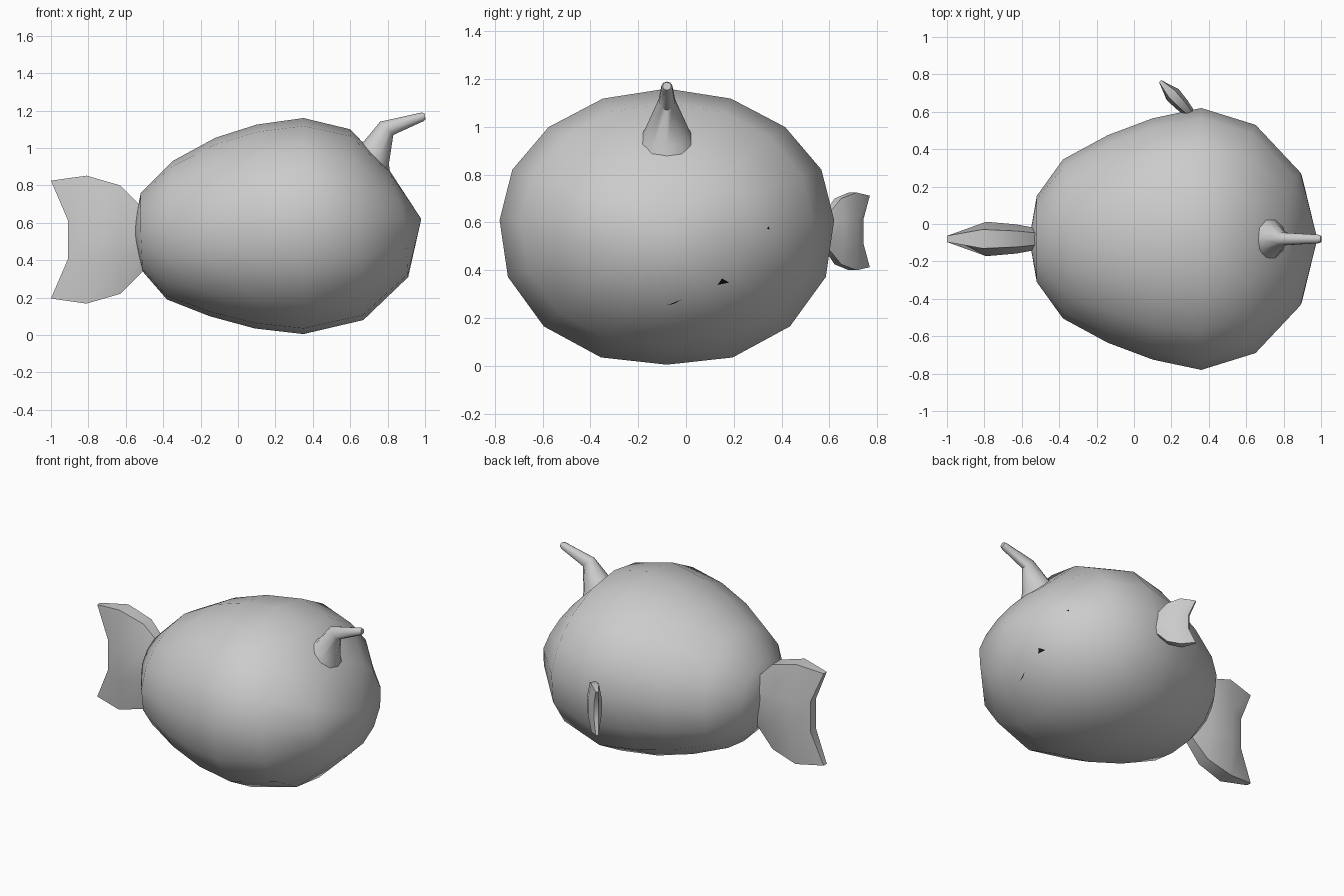
import bpy, bmesh, math
from mathutils import Vector, Matrix

if "Cube" in bpy.data.objects:
    bpy.data.objects.remove(bpy.data.objects["Cube"])

CY = -0.08  # the fish's own centre line


def loft(name, rings, start_tip=None, end_tip=None):
    """Skin a list of equal-length vertex rings and close both ends."""
    bm = bmesh.new()
    vs = [[bm.verts.new(p) for p in r] for r in rings]
    n = len(vs[0])
    for a, b in zip(vs, vs[1:]):
        for i in range(n):
            j = (i + 1) % n
            bm.faces.new((a[i], a[j], b[j], b[i]))
    for ring, tip in ((vs[0], start_tip), (vs[-1], end_tip)):
        if tip:
            t = bm.verts.new(tip)
            for i in range(n):
                bm.faces.new((ring[i], ring[(i + 1) % n], t))
        else:
            bm.faces.new(ring)
    bmesh.ops.recalc_face_normals(bm, faces=bm.faces)
    me = bpy.data.meshes.new(name)
    bm.to_mesh(me)
    bm.free()
    ob = bpy.data.objects.new(name, me)
    bpy.context.collection.objects.link(ob)
    bpy.ops.object.select_all(action='DESELECT')
    ob.select_set(True)
    bpy.context.view_layer.objects.active = ob
    bpy.ops.object.shade_smooth_by_angle(angle=math.radians(50))
    return ob


# Body: 16-sided rings as (x, half width, mid z, top z, bottom z, top x, bottom x)
stations = [
    (-0.52, 0.23, 0.55, 0.76, 0.34, -0.52, -0.51),
    (-0.38, 0.425, 0.56, 0.93, 0.19, -0.35, -0.38),
    (-0.14, 0.555, 0.58, 1.055, 0.10, -0.12, -0.15),
    (0.10, 0.645, 0.60, 1.125, 0.035, 0.10, 0.09),
    (0.36, 0.70, 0.61, 1.16, 0.005, 0.35, 0.35),
    (0.65, 0.61, 0.61, 1.10, 0.08, 0.60, 0.67),
    (0.89, 0.355, 0.62, 0.88, 0.31, 0.81, 0.91),
]
body_rings = []
for x, w, zm, zt, zb, xt, xb in stations:
    ring = []
    for k in range(16):
        c, s = math.cos(k * math.pi / 8), math.sin(k * math.pi / 8)
        f = 1 if s >= 0 else 1 + 0.04 * abs(2 * s * c)
        h, xe = (zt - zm, xt) if s >= 0 else (zm - zb, xb)
        ring.append((x + (xe - x) * abs(s), CY + w * c * f, zm + h * s * f))
    body_rings.append(ring)
body = loft("body", body_rings, (-0.56, CY, 0.55), (0.98, CY, 0.62))

# Horn: bent tapering stalk, rings as (x, z, radius in profile, radius in y, tilt)
horn_rings = []
for x, z, r, ry, tilt in [(0.72, 0.92, 0.14, 0.12, -45), (0.74, 0.975, 0.09, 0.095, -42),
                          (0.795, 1.105, 0.05, 0.036, -45), (0.985, 1.166, 0.024, 0.024, -75),
                          (1.0, 1.17, 0.017, 0.018, -80)]:
    t = math.radians(tilt)
    horn_rings.append([(x + r * math.cos(a) * math.cos(t), CY + ry * math.sin(a),
                        z + r * math.cos(a) * math.sin(t))
                       for a in (k * math.pi / 5 for k in range(10))])
loft("horn", horn_rings)


def fin(name, base, angle, scale):
    """Notched fin growing out of base: same shape for the tail and the side fin."""
    rings = []
    # (outer reach, inner reach, half height, inner half height, half thickness)
    for uo, ui, h, hi, t in [(-0.06, -0.06, 0.13, 0.06, 0.05), (0.0, 0.0, 0.18, 0.08, 0.058),
                             (0.11, 0.11, 0.29, 0.10, 0.078), (0.29, 0.27, 0.342, 0.105, 0.092),
                             (0.48, 0.39, 0.315, 0.105, 0.03)]:
        to = t * 0.55
        ring = [(uo, to, h), (ui, t, hi), (ui, t, -hi), (uo, to, -h),
                (uo, -to, -h), (ui, -t, -hi), (ui, -t, hi), (uo, -to, h)]
        rings.append(ring)
    m = (Matrix.Translation(base) @ Matrix.Rotation(math.radians(angle), 4, 'Z')
         @ Matrix.Scale(scale, 4))
    ob = loft(name, [[m @ Vector(p) for p in r] for r in rings])
    # flat quads at the notched end instead of one concave polygon
    bm = bmesh.new()
    bm.from_mesh(ob.data)
    bm.faces.ensure_lookup_table()
    ends = [f for f in bm.faces if len(f.verts) == 8]
    bmesh.ops.delete(bm, geom=ends, context='FACES_ONLY')
    bm.verts.ensure_lookup_table()
    for b in (0, len(bm.verts) - 8):
        v = bm.verts[b:b + 8]
        for i in range(3):
            bm.faces.new((v[i], v[i + 1], v[6 - i], v[7 - i]))
    bmesh.ops.recalc_face_normals(bm, faces=bm.faces)
    for f in bm.faces:
        f.smooth = True
    bm.to_mesh(ob.data)
    bm.free()
    return ob


fin("tail_fin", (-0.52, CY, 0.51), 180, 1.0)
fin("side_fin", (0.295, 0.597, 0.5625), 133, 0.475)

# Face marks: tiny dark flecks laid on the body surface
dark = bpy.data.materials.new("dark")
dark.diffuse_color = (0.01, 0.01, 0.01, 1)
dark.use_nodes = True
dark.node_tree.nodes["Principled BSDF"].inputs["Base Color"].default_value = dark.diffuse_color
for name, pts in [("eye_mark", [(0.335, 0.575), (0.348, 0.57), (0.345, 0.583)]),
                  ("mouth_mark", [(0.13, 0.34), (0.18, 0.35), (0.15, 0.367)]),
                  ("mouth_line", [(-0.085, 0.253), (-0.05, 0.262), (-0.015, 0.281)])]:
    verts = []
    for y, z in pts:
        hit, loc, nor, _ = body.ray_cast(Vector((3, y, z)), Vector((-1, 0, 0)))
        verts.append(loc + nor * 0.003)
    me = bpy.data.meshes.new(name)
    me.from_pydata(verts, [], [(0, 1, 2)])
    me.materials.append(dark)
    bpy.context.collection.objects.link(bpy.data.objects.new(name, me))
